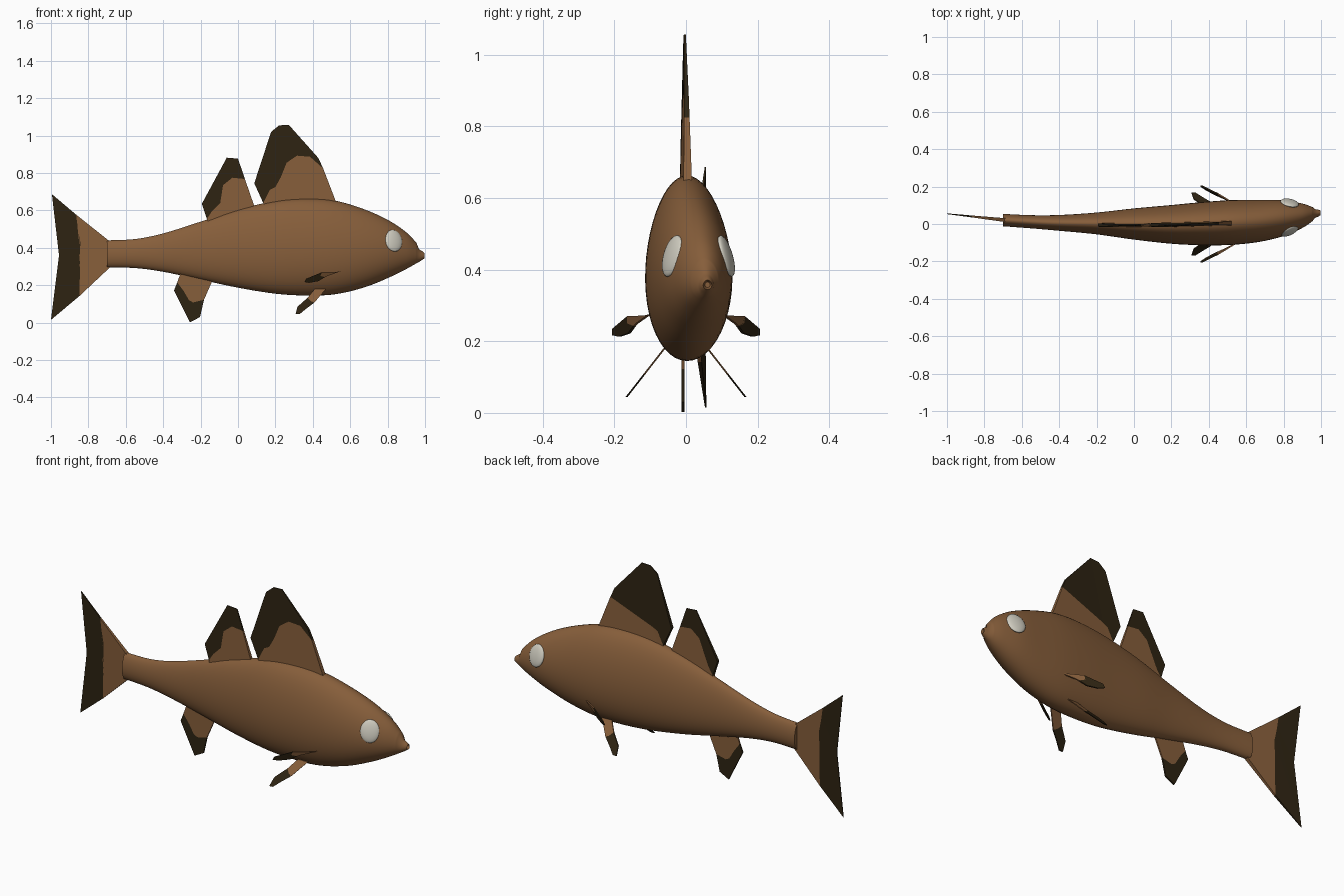
import bpy, bmesh, math
from mathutils import Vector

if "Cube" in bpy.data.objects:
    bpy.data.objects.remove(bpy.data.objects["Cube"])


def material(name, rgb):
    m = bpy.data.materials.new(name)
    m.diffuse_color = (*rgb, 1)
    m.use_nodes = True
    m.node_tree.nodes["Principled BSDF"].inputs["Base Color"].default_value = m.diffuse_color
    return m


BROWN = material("brown skin", (0.24, 0.112, 0.043))
DARK = material("dark fin edge", (0.027, 0.017, 0.006))
PALE = material("pale eye", (0.62, 0.60, 0.52))


def finish(name, bm, mats, smooth_angle=None):
    bmesh.ops.recalc_face_normals(bm, faces=bm.faces)
    me = bpy.data.meshes.new(name)
    if smooth_angle:
        for f in bm.faces:
            f.smooth = True
    bm.to_mesh(me)
    bm.free()
    for m in mats:
        me.materials.append(m)
    if smooth_angle:
        me.set_sharp_from_angle(angle=math.radians(smooth_angle))
    ob = bpy.data.objects.new(name, me)
    bpy.context.collection.objects.link(ob)
    return ob


def spline(pts, steps):
    # Catmull-Rom through the stations
    v = [Vector(p) for p in pts]
    out = []
    for i in range(len(v) - 1):
        a, b, c, d = v[max(i - 1, 0)], v[i], v[i + 1], v[min(i + 2, len(v) - 1)]
        for k in range(steps):
            t = k / steps
            out.append(b + (c - a) * (t / 2) + (2 * a - 5 * b + 4 * c - d) * (t * t / 2)
                       + (3 * b - a - 3 * c + d) * (t ** 3 / 2))
    return out + [v[-1]]


# Body: egg-shaped rings; station = x, bottom z, top z, centre y, half width
stations = [
    (-.70, .295, .440, .021, .033), (-.55, .292, .447, .012, .035),
    (-.40, .272, .477, .006, .042), (-.20, .230, .540, .003, .058),
    (.00, .187, .605, .000, .083), (.20, .155, .650, -.002, .103),
    (.37, .145, .663, .002, .115), (.52, .152, .652, .008, .119),
    (.67, .187, .608, .017, .112), (.80, .238, .550, .031, .095),
    (.90, .287, .483, .044, .065), (.955, .318, .425, .053, .037)]
# lips and mouth hollow
lips = [(.968, .325, .392, .056, .023), (.984, .335, .383, .058, .019),
        (.998, .345, .371, .060, .012), (.985, .350, .366, .060, .007)]
N = 48
bm = bmesh.new()
rings = []
for x, zb, zt, yc, hw in spline(stations, 5) + [Vector(p) for p in lips]:
    ring = []
    for i in range(N):
        a = 2 * math.pi * i / N
        ring.append(bm.verts.new((x, yc + hw * math.sin(a) * (1 - .1 * math.cos(a)),
                                  (zb + zt) / 2 + (zt - zb) / 2 * math.cos(a))))
    rings.append(ring)
for r, q in zip(rings, rings[1:]):
    for i in range(N):
        bm.faces.new((r[i], r[(i + 1) % N], q[(i + 1) % N], q[i]))
bm.faces.new(rings[0])
bm.faces.new(rings[-1])
finish("body", bm, [BROWN], 45)


# Eyes: flattened domes lying on the head
for side, loc, n in (("left", (.832, .112, .438), (.22, 1, .3)),
                     ("right", (.832, -.038, .438), (.48, -1, .3))):
    bm = bmesh.new()
    bmesh.ops.create_uvsphere(bm, u_segments=24, v_segments=12, radius=1)
    eye = finish(side + "_eye", bm, [PALE], 60)
    eye.location = loc
    eye.scale = (.05, .06, .016)
    eye.rotation_euler = Vector(n).to_track_quat('Z', 'Y').to_euler()


def fin(name, root, border, tip, y_at, half_at):
    """Side outline in x, z: root and border enclose brown, border and tip dark."""
    pts = root + border + tip
    nr, nb, nt = len(root), len(border), len(tip)
    brown = list(range(nr + nb))
    dark = list(range(nr + nb - 1, nr - 1, -1)) + list(range(nr + nb + nt - 1, nr + nb - 1, -1))
    bm = bmesh.new()
    sides = [[bm.verts.new((x, y_at(x, z) + s * half_at(x, z), z)) for x, z in pts]
             for s in (-1, 1)]
    for vs in sides:
        for idx, mi in ((brown, 0), (dark, 1)):
            bm.faces.new([vs[i] for i in idx]).material_index = mi
    # thin rim
    for f in list(bm.faces)[:2]:
        ids = brown if f.material_index == 0 else dark
        for i, j in zip(ids, ids[1:] + ids[:1]):
            if abs(i - j) == 1 and nr <= min(i, j) and max(i, j) < nr + nb:
                continue
            bm.faces.new((sides[0][i], sides[0][j], sides[1][j], sides[1][i])
                         ).material_index = f.material_index
    bmesh.ops.triangulate(bm, faces=[f for f in bm.faces if len(f.verts) > 4])
    finish(name, bm, [BROWN, DARK])


def back_y(x, z):
    return -.006 + .04 * max(0, x) ** 2


# Fins on the back (root: front to rear, border: rear to front, tip: front to rear)
fin("front_dorsal_fin", [(.53, .63), (.145, .59)],
    [(.135, .64), (.17, .71), (.20, .725), (.23, .78), (.26, .855), (.315, .893),
     (.385, .887), (.455, .825)][::1],
    [(.43, .88), (.272, 1.057), (.22, 1.055), (.177, 1.02), (.087, .745)][::1],
    back_y, lambda x, z: max(.002, .012 - .022 * (z - .63)))
fin("rear_dorsal_fin", [(.095, .60), (-.16, .52)],
    [(-.166, .555), (-.14, .595), (-.095, .64), (-.08, .735), (-.03, .775), (.037, .768)],
    [(0, .877), (-.06, .882), (-.193, .636)],
    back_y, lambda x, z: max(.002, .01 - .025 * (z - .57)))

# Fin under the tail stem
fin("anal_fin", [(-.13, .24), (-.305, .27)],
    [(-.325, .215), (-.29, .168), (-.262, .12), (-.24, .108), (-.182, .122)],
    [(-.203, .03), (-.257, .002), (-.342, .172)],
    lambda x, z: -.008, lambda x, z: .004)

# Tail fin
fin("tail_fin", [(-.68, .30), (-.68, .43)],
    [(-.866, .578), (-.858, .52), (-.843, .445), (-.866, .36), (-.845, .28), (-.848, .142)],
    [(-1, .015), (-.957, .36), (-.995, .687)],
    lambda x, z: .022 + .11 * (-.7 - x), lambda x, z: max(.002, .01 - .03 * (-.7 - x)))

# Paired fins, mirrored across y
for side, s in (("left", 1), ("right", -1)):
    fin(side + "_pectoral_fin", [(.48, .25), (.55, .275), (.53, .272)],
        [(.45, .27), (.44, .25), (.465, .243)],
        [(.43, .222), (.38, .213), (.355, .217), (.365, .235)],
        lambda x, z: s * (.112 + .52 * (.53 - x) + .3 * (z - .27 + .3 * (.53 - x))),
        lambda x, z: .004)
    fin(side + "_pelvic_fin", [(.47, .18), (.41, .18)],
        [(.372, .133), (.39, .115), (.408, .107)],
        [(.365, .075), (.33, .046), (.308, .045), (.318, .085)],
        lambda x, z: s * (.068 + .78 * (.17 - z)), lambda x, z: .003)
